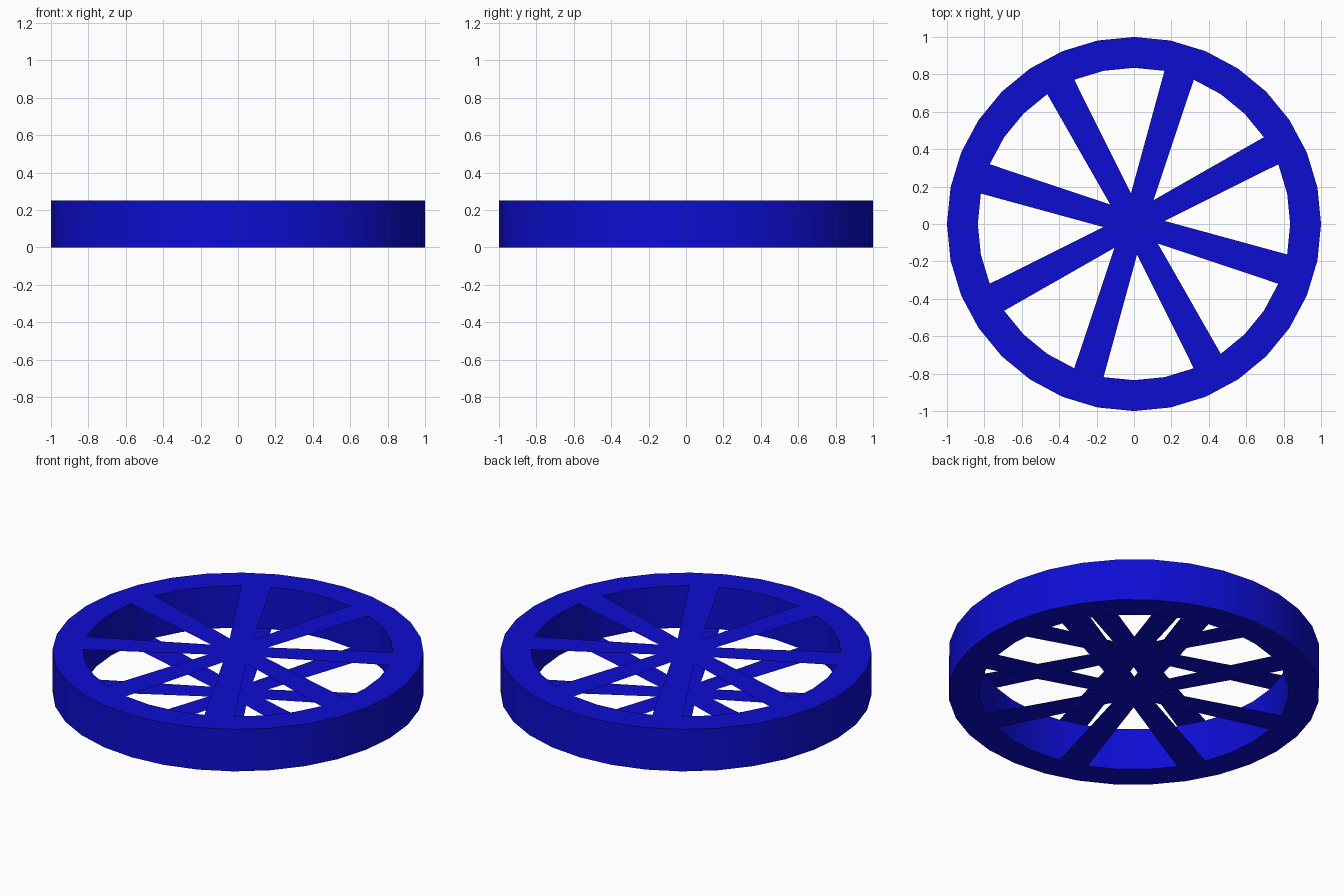
import bpy, bmesh, math

cube = bpy.data.objects.get("Cube")
if cube:
    bpy.data.objects.remove(cube, do_unlink=True)

HEIGHT = 0.25
R_OUT, R_IN, R_HUB = 1.0, 0.835, 0.165
SIDES, SPOKES = 32, 8
STEP = 2 * math.pi / SIDES

blue = bpy.data.materials.new("deep blue")
blue.use_nodes = True
colour = (0.004, 0.004, 0.65, 1.0)
blue.diffuse_color = colour
blue.node_tree.nodes["Principled BSDF"].inputs["Base Color"].default_value = colour


def point(radius, steps, z):
    """Point at an angle counted in rim segments."""
    return (radius * math.cos(steps * STEP), radius * math.sin(steps * STEP), z)


def make_object(name, bm):
    mesh = bpy.data.meshes.new(name)
    bm.to_mesh(mesh)
    bm.free()
    mesh.materials.append(blue)
    obj = bpy.data.objects.new(name, mesh)
    bpy.context.collection.objects.link(obj)
    bpy.ops.object.select_all(action='DESELECT')
    obj.select_set(True)
    bpy.context.view_layer.objects.active = obj
    bpy.ops.object.shade_smooth_by_angle(angle=math.radians(30))
    return obj


# Rim: a rectangular section swept around 32 sides
bm = bmesh.new()
section = [(R_OUT, 0), (R_OUT, HEIGHT), (R_IN, HEIGHT), (R_IN, 0)]
rings = [[bm.verts.new(point(r, i, z)) for i in range(SIDES)] for r, z in section]
for a, b in zip(rings, rings[1:] + rings[:1]):
    for i in range(SIDES):
        j = (i + 1) % SIDES
        bm.faces.new((a[i], a[j], b[j], b[i]))
bmesh.ops.recalc_face_normals(bm, faces=bm.faces)
make_object("rim", bm)


# Spoke plates: an octagonal hub with a tapered flat spoke from each side
def spoke_plate(name, z, up):
    bm = bmesh.new()
    hub = [bm.verts.new(point(R_HUB, 0.5 + 4 * k, z)) for k in range(SPOKES)]
    faces = [bm.faces.new(hub)]
    for k in range(SPOKES):
        # Each spoke ends exactly on one inner rim segment
        start = bm.verts.new(point(R_IN, 4 * k + 2, z))
        end = bm.verts.new(point(R_IN, 4 * k + 3, z))
        faces.append(bm.faces.new((hub[k], start, end, hub[(k + 1) % SPOKES])))
    if not up:
        bmesh.ops.reverse_faces(bm, faces=faces)
    make_object(name, bm)


spoke_plate("top_spokes", HEIGHT, True)
spoke_plate("bottom_spokes", 0.0, False)
